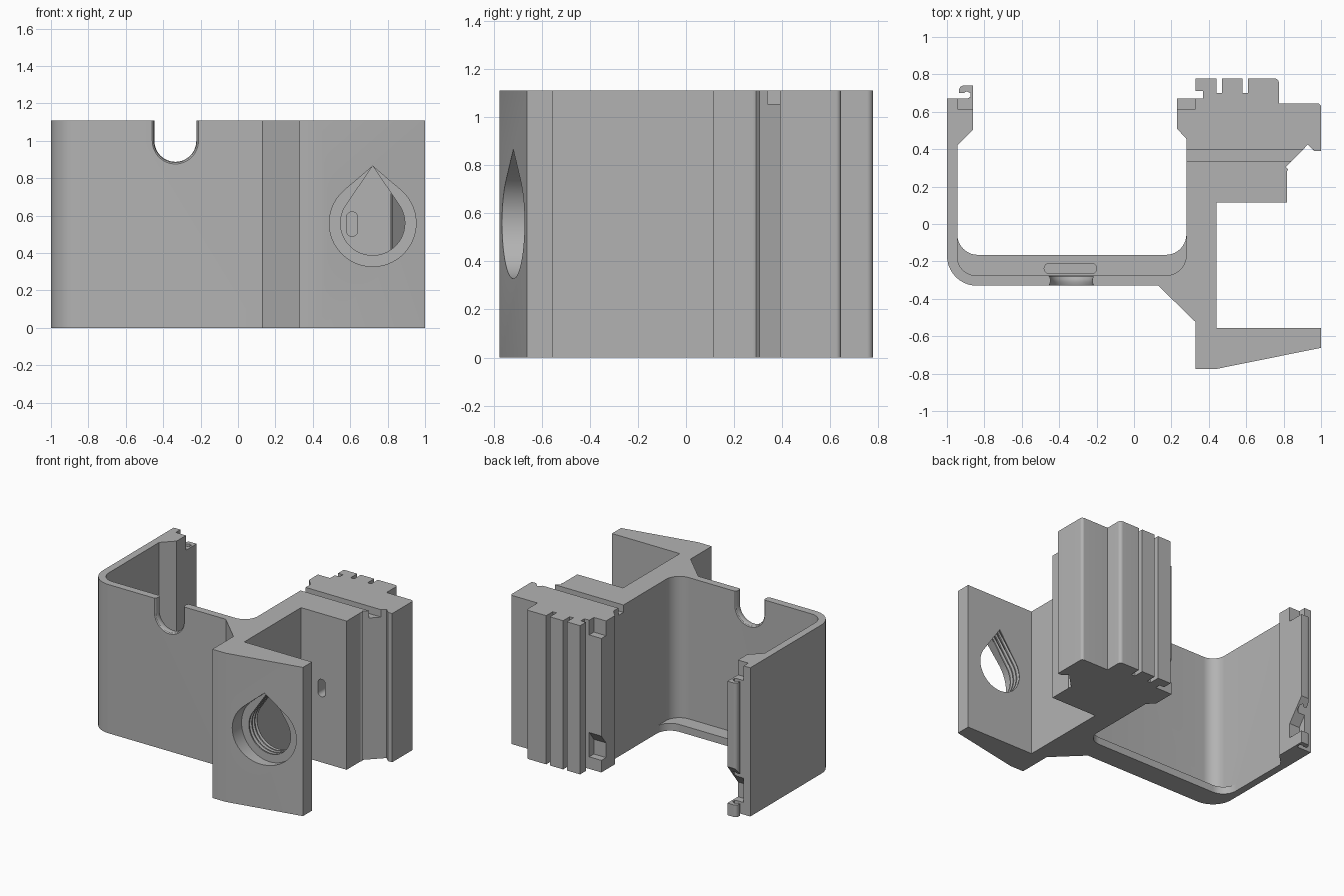
import bpy, bmesh, math
from mathutils import Vector

if "Cube" in bpy.data.objects:
    bpy.data.objects.remove(bpy.data.objects["Cube"])

H = 1.11
grey = bpy.data.materials.new("light_grey")
grey.diffuse_color = (0.45, 0.45, 0.45, 1)
grey.use_nodes = True
grey.node_tree.nodes["Principled BSDF"].inputs["Base Color"].default_value = grey.diffuse_color


def loft(name, rings):
    """Closed solid from equal-length rings of 3D points."""
    bm = bmesh.new()
    vs = [[bm.verts.new(p) for p in r] for r in rings]
    n = len(vs[0])
    for a, b in zip(vs, vs[1:]):
        for i in range(n):
            j = (i + 1) % n
            bm.faces.new((a[i], a[j], b[j], b[i]))
    bm.faces.new(vs[0])
    bm.faces.new(vs[-1])
    bmesh.ops.recalc_face_normals(bm, faces=bm.faces)
    me = bpy.data.meshes.new(name)
    bm.to_mesh(me)
    bm.free()
    me.materials.append(grey)
    ob = bpy.data.objects.new(name, me)
    bpy.context.collection.objects.link(ob)
    return ob


def fillet(pts, seg=10):
    """Points (x, y) or (x, y, radius); rounded where a radius is given."""
    out = []
    for i, p in enumerate(pts):
        c = Vector(p[:2])
        if len(p) < 3:
            out.append(c)
            continue
        a = (Vector(pts[i - 1][:2]) - c).normalized()
        b = (Vector(pts[(i + 1) % len(pts)][:2]) - c).normalized()
        half = a.angle(b) / 2
        o = c + (a + b).normalized() * (p[2] / math.sin(half))
        s = c + a * (p[2] / math.tan(half)) - o
        e = c + b * (p[2] / math.tan(half)) - o
        ang = s.angle(e)
        for k in range(seg + 1):
            t = k / seg
            out.append(o + (s * math.sin((1 - t) * ang) + e * math.sin(t * ang)) / math.sin(ang))
    return out


def prism(name, pts, z0, z1):
    f = fillet(pts)
    return loft(name, [[(p.x, p.y, z) for p in f] for z in (z0, z1)])


def box(x0, x1, y0, y1, z0, z1):
    return prism("cutter", [(x0, y0), (x1, y0), (x1, y1), (x0, y1)], z0, z1)


def boolean(ob, other, op="DIFFERENCE"):
    m = ob.modifiers.new("bool", "BOOLEAN")
    m.operation, m.object, m.solver = op, other, "EXACT"
    bpy.context.view_layer.objects.active = ob
    bpy.ops.object.modifier_apply(modifier=m.name)
    bpy.data.objects.remove(other)


# main extruded bracket: tray wall, hooked arm, toothed block, flange
body = prism("bracket_body", [
    (-1, -0.33, 0.16), (0.13, -0.33), (0.33, -0.525), (0.33, -0.775), (0.44, -0.775),
    (1, -0.662), (1, -0.555), (0.44, -0.555), (0.44, 0.115), (0.817, 0.115),
    (0.817, 0.28), (0.825, 0.292), (0.812, 0.305), (0.93, 0.425), (0.965, 0.39),
    (1, 0.39), (1, 0.645, 0.02), (0.775, 0.645), (0.775, 0.778, 0.025),
    (0.61, 0.778), (0.61, 0.70), (0.58, 0.70), (0.58, 0.778),
    (0.47, 0.778), (0.47, 0.70), (0.44, 0.70), (0.44, 0.778),
    (0.33, 0.778), (0.33, 0.71), (0.37, 0.71), (0.37, 0.67), (0.23, 0.67),
    (0.23, 0.51), (0.28, 0.455), (0.28, -0.275, 0.11),
    (-0.945, -0.275, 0.1), (-0.945, 0.42), (-0.86, 0.505),
    (-0.86, 0.74), (-0.935, 0.74, 0.025), (-0.935, 0.70), (-0.91, 0.70), (-0.895, 0.71),
    (-0.875, 0.70), (-0.875, 0.68), (-0.89, 0.67), (-1, 0.67)], 0, H)

# floor lip along the inside of the tray wall
lip = prism("floor_lip", [
    (-0.97, -0.30, 0.1), (0.31, -0.30), (0.31, -0.05), (0.28, -0.05),
    (0.28, -0.165, 0.11), (-0.945, -0.165, 0.11), (-0.945, -0.05), (-0.97, -0.05)], 0, 0.055)
boolean(body, lip, "UNION")

# rounded slot in the lip
boolean(body, prism("cutter", [(-0.48, -0.265, 0.027), (-0.2, -0.265, 0.027),
                               (-0.2, -0.21, 0.027), (-0.48, -0.21, 0.027)], 0.025, 0.1))


# U notch in the tray wall with flared rims
def u_ring(y, r):
    arc = [(-0.335 + r * math.cos(a), y, 1.0 + r * math.sin(a))
           for a in (math.pi + math.pi * k / 24 for k in range(25))]
    return arc + [(-0.335 + r, y, 1.2), (-0.335 - r, y, 1.2)]


boolean(body, loft("cutter", [u_ring(y, r) for y, r in (
    (-0.335, 0.13), (-0.325, 0.117), (-0.31, 0.112), (-0.295, 0.112), (-0.28, 0.117), (-0.27, 0.13))]))


# teardrop hole in the flange: counterbore, then thread ridges
def drop_ring(y, r):
    cx, cz, apex = 0.72, 0.56, 0.305
    t = math.acos(r / apex)
    a0 = math.pi / 2 + t
    span = 2 * math.pi - 2 * t
    pts = [(cx + r * math.cos(a0 + span * k / 40), y, cz + r * math.sin(a0 + span * k / 40))
           for k in range(41)]
    return pts + [(cx, y, cz + apex)]


rings = [drop_ring(-0.85, 0.232), drop_ring(-0.655, 0.232), drop_ring(-0.6545, 0.172)]
for k in range(3):
    y = -0.645 + k * 0.032
    rings += [drop_ring(y, 0.172), drop_ring(y + 0.009, 0.195),
              drop_ring(y + 0.014, 0.195), drop_ring(y + 0.023, 0.172)]
rings.append(drop_ring(-0.5, 0.172))
boolean(body, loft("cutter", rings))

# small upright slot in the block's front face
slot = fillet([(0.58, 0.49, 0.029), (0.64, 0.49, 0.029), (0.64, 0.62, 0.029), (0.58, 0.62, 0.029)], 6)
boolean(body, loft("cutter", [[(p.x, y, p.y) for p in slot] for y in (0.05, 0.3)]))

# groove across the top of the block
boolean(body, box(0.2, 0.96, 0.338, 0.398, H - 0.055, H + 0.1))

# clip cut-outs at top and bottom of both arms
for x0, x1, ymax in ((-0.945, -0.8, 0.8), (0.2, 0.33, 0.7)):
    boolean(body, box(x0, x1, 0.615, ymax, H - 0.11, H + 0.1))
    side = [(0.615, 0.09), (ymax, 0.09), (ymax, 0.2 + (ymax - 0.615) * 1.3), (0.615, 0.2)]
    boolean(body, loft("cutter", [[(x, y, z) for y, z in side] for x in (x0, x1)]))

bpy.ops.object.select_all(action="DESELECT")
body.select_set(True)
bpy.context.view_layer.objects.active = body
bpy.ops.object.shade_smooth_by_angle(angle=math.radians(25))
